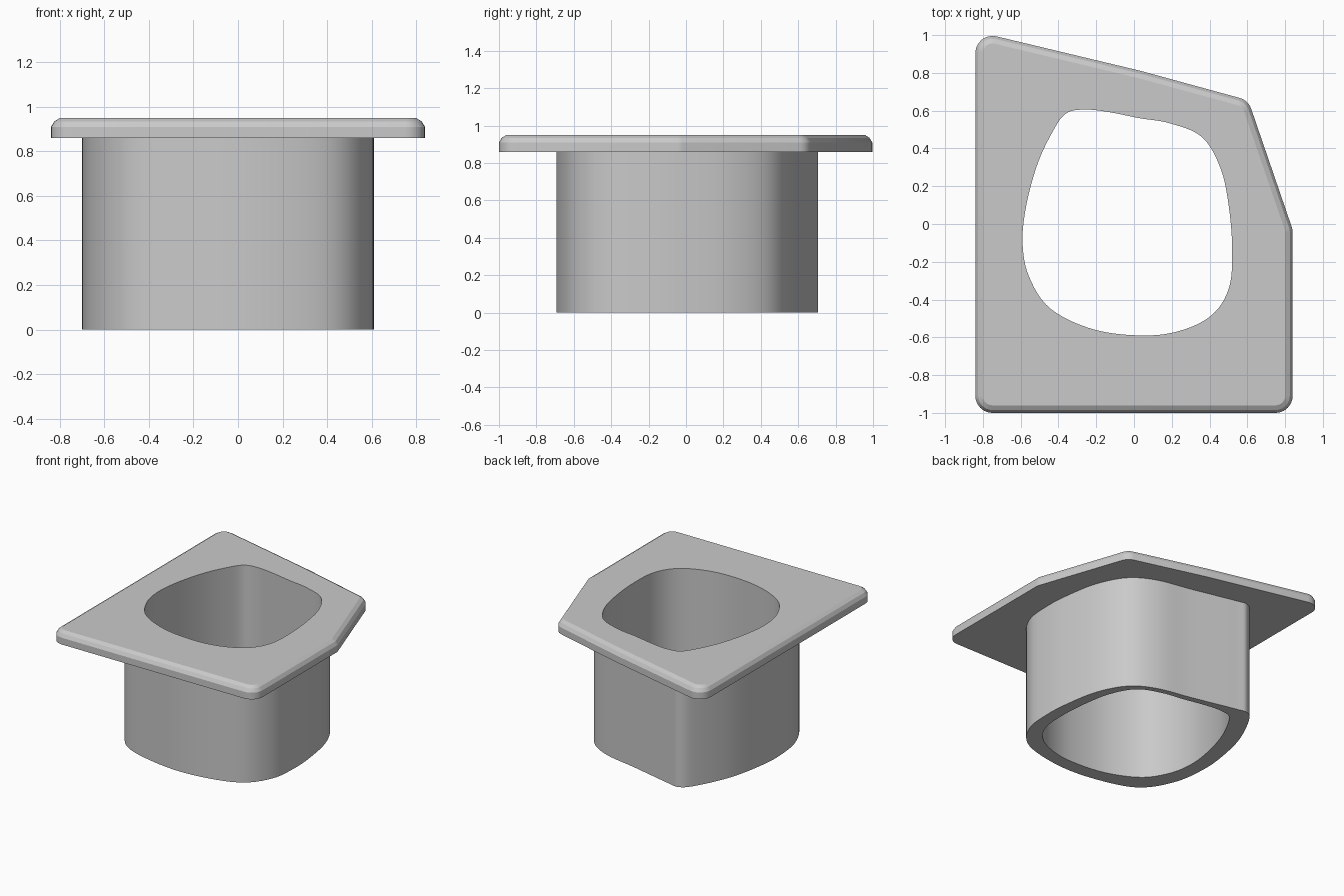
import bpy
import bmesh
import math
from mathutils import Vector

cube = bpy.data.objects.get("Cube")
if cube:
    bpy.data.objects.remove(cube, do_unlink=True)

grey = bpy.data.materials.new("plain grey")
grey.use_nodes = True
colour = (0.59, 0.59, 0.59, 1)
grey.diffuse_color = colour
grey.node_tree.nodes["Principled BSDF"].inputs["Base Color"].default_value = colour

RIM, TOP = 0.86, 0.95

# Plan shapes, counter-clockwise
plate = [(-.84, -1), (.84, -1), (.84, -.03), (.605, .655), (.03, .812), (-.84, 1.02)]
bore = [(-.26, .606), (-.36, .585), (-.43, .49), (-.51, .32), (-.57, .1), (-.59, -.1),
        (-.555, -.28), (-.44, -.45), (-.2, -.562), (.085, -.59), (.29, -.55), (.43, -.465),
        (.505, -.33), (.52, -.15), (.505, .07), (.46, .29), (.36, .46), (.19, .533),
        (.03, .56), (-.13, .592)]
shell = [(-.33, .688), (-.43, .7), (-.51, .62), (-.625, .38), (-.685, .12), (-.7, -.1),
         (-.66, -.35), (-.515, -.57), (-.22, -.67), (.1, -.69), (.43, -.61), (.58, -.43),
         (.61, -.2), (.595, .02), (.545, .26), (.435, .455), (.26, .558), (0, .613)]


def smooth_loop(points, steps=6):
    """Closed Catmull-Rom curve through the points."""
    p = [Vector(c) for c in points]
    n, out = len(p), []
    for i in range(n):
        a, b, c, d = (p[(i + k) % n] for k in (-1, 0, 1, 2))
        for s in range(steps):
            t = s / steps
            out.append(b + (c - a) * t / 2 + (2 * a - 5 * b + 4 * c - d) * t**2 / 2
                       + (3 * b - a - 3 * c + d) * t**3 / 2)
    return out


def inset(points, dist):
    """Move every side of the polygon inward."""
    p, out = [Vector(c) for c in points], []
    for i, b in enumerate(p):
        u = (b - p[i - 1]).normalized()
        v = (p[(i + 1) % len(p)] - b).normalized()
        n1, n2 = Vector((-u.y, u.x)), Vector((-v.y, v.x))
        out.append(b + (n1 + n2) * dist / (1 + n1.dot(n2)))
    return out


def rounded(points, radius, steps=6):
    """Replace every corner of the polygon by a circular arc."""
    p, out = [Vector(c) for c in points], []
    for i, b in enumerate(p):
        u = (b - p[i - 1]).normalized()
        v = (p[(i + 1) % len(p)] - b).normalized()
        half = u.angle(v) / 2
        reach, w = radius * math.tan(half), math.cos(half)
        for s in range(steps + 1):
            t = s / steps
            k0, k1, k2 = (1 - t)**2, 2 * w * t * (1 - t), t**2
            out.append(((b - u * reach) * k0 + b * k1 + (b + v * reach) * k2) / (k0 + k1 + k2))
    return out


def ring(bm, points, z):
    verts = [bm.verts.new((c.x, c.y, z)) for c in points]
    return [bm.edges.new((v, verts[i - 1])) for i, v in enumerate(verts)], verts


def wall(bm, low, high):
    for i in range(len(low[1])):
        bm.faces.new((low[1][i - 1], low[1][i], high[1][i], high[1][i - 1]))


def face_between(bm, outer, inner):
    bmesh.ops.triangle_fill(bm, edges=outer[0] + inner[0], use_beauty=True)


def finish(bm, name):
    bmesh.ops.recalc_face_normals(bm, faces=bm.faces)
    mesh = bpy.data.meshes.new(name)
    bm.to_mesh(mesh)
    bm.free()
    mesh.materials.append(grey)
    obj = bpy.data.objects.new(name, mesh)
    bpy.context.collection.objects.link(obj)
    bpy.ops.object.select_all(action="DESELECT")
    obj.select_set(True)
    bpy.context.view_layer.objects.active = obj
    bpy.ops.object.shade_smooth_by_angle(angle=math.radians(25))


bore_loop, shell_loop = smooth_loop(bore), smooth_loop(shell)

# Flange: plate with an eased top edge and the bore through it
bm = bmesh.new()
levels = [(0, RIM), (0, 0.91), (0.015, 0.935), (0.04, TOP)]
rings = [ring(bm, rounded(inset(plate, d), 0.09 - d), z) for d, z in levels]
for low, high in zip(rings, rings[1:]):
    wall(bm, low, high)
hole_low, hole_top = ring(bm, bore_loop, RIM), ring(bm, bore_loop, TOP)
wall(bm, hole_low, hole_top)
face_between(bm, rings[-1], hole_top)
face_between(bm, rings[0], ring(bm, shell_loop, RIM))
finish(bm, "flange")

# Sleeve: open tube hanging under the flange
bm = bmesh.new()
out_low, out_top = ring(bm, shell_loop, 0), ring(bm, shell_loop, RIM)
in_low, in_top = ring(bm, bore_loop, 0), ring(bm, bore_loop, RIM)
wall(bm, out_low, out_top)
wall(bm, in_low, in_top)
face_between(bm, out_low, in_low)
finish(bm, "sleeve")
